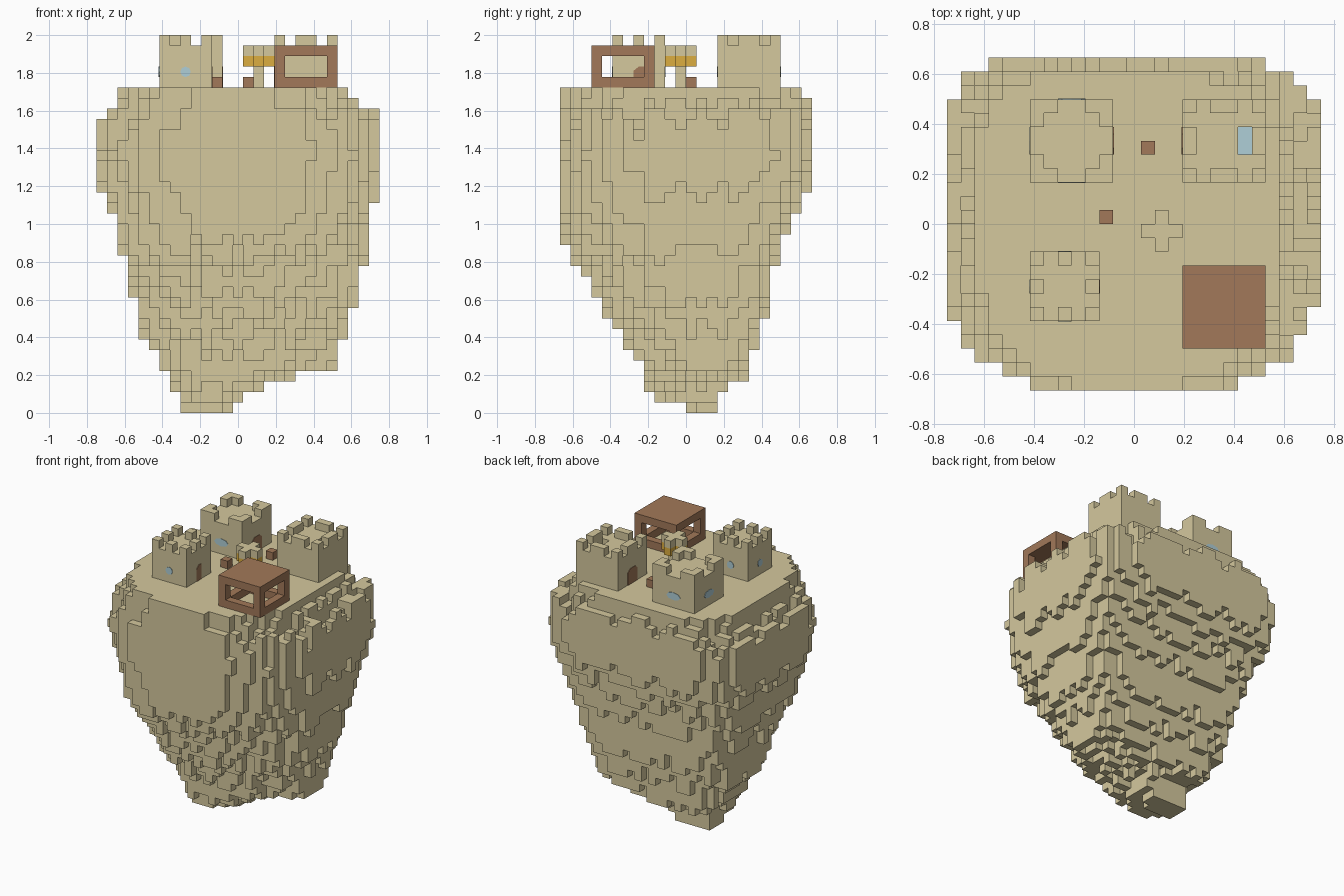
import bpy
import bmesh
import random
from math import cos, sin, pi
from mathutils import Vector

V = 1 / 18                                # block size
ORIGIN = Vector((-0.75, -2 / 3, 0))
GROUND = 31                               # layers of rock below the castle
random.seed(4)

cube = bpy.data.objects.get("Cube")
if cube:
    bpy.data.objects.remove(cube)


def material(name, colour):
    m = bpy.data.materials.new(name)
    m.use_nodes = True
    m.diffuse_color = (*colour, 1)
    m.node_tree.nodes["Principled BSDF"].inputs["Base Color"].default_value = (*colour, 1)
    return m


STONE = material("sandstone", (0.66, 0.58, 0.34))
WOOD = material("brown wood", (0.36, 0.19, 0.10))
GOLD = material("golden yellow", (0.72, 0.42, 0.05))
GLASS = material("pale blue", (0.43, 0.62, 0.68))


def finish(name, bm, mat):
    mesh = bpy.data.meshes.new(name)
    bm.to_mesh(mesh)
    bm.free()
    mesh.materials.append(mat)
    bpy.context.collection.objects.link(bpy.data.objects.new(name, mesh))


def voxels(name, cells, mat):
    """Skin a set of grid cells with their exposed faces only."""
    bm = bmesh.new()
    cache = {}

    def vert(p):
        if p not in cache:
            cache[p] = bm.verts.new(ORIGIN + Vector(p) * V)
        return cache[p]

    for c in sorted(cells):
        for axis in range(3):
            a, b = (axis + 1) % 3, (axis + 2) % 3
            for side in (0, 1):
                n = list(c)
                n[axis] += 2 * side - 1
                if tuple(n) in cells:
                    continue
                ring = []
                for da, db in ((0, 0), (1, 0), (1, 1), (0, 1)):
                    p = list(c)
                    p[axis] += side
                    p[a] += da
                    p[b] += db
                    ring.append(vert(tuple(p)))
                bm.faces.new(ring if side else ring[::-1])
    finish(name, bm, mat)


def block(x, y, z, w, d, h):
    return {(i, j, k) for i in range(x, x + w) for j in range(y, y + d)
            for k in range(z, z + h)}


# Floating rock: side limits as (layer, grid line), blended between layers
left = ((0, 8), (3, 7), (4, 6), (6, 5), (7, 4), (12, 3), (15, 2), (19, 1), (21, 0),
        (24, -0.5), (27, -0.4), (28, 0.8), (30, 2))
right = ((0, 13), (1, 14), (2, 16), (3, 19), (4, 23), (7, 24), (10, 25), (14, 26), (21, 27),
         (24, 27.5), (27, 27.4), (28, 27), (29, 25), (30, 24.2))
front = ((0, 12), (1, 9), (2, 8), (5, 7), (6, 6), (8, 5), (9, 4), (11, 3), (13, 2), (14, 1),
         (16, 0), (23, -0.6), (27, -0.4), (30, 0))
back = ((0, 15), (2, 16), (3, 18), (6, 19), (9, 20), (14, 21), (17, 22), (19, 23), (21, 24),
        (24, 24.4), (28, 24.3), (29, 24), (30, 23))


def limit(keys, k):
    for (k0, v0), (k1, v1) in zip(keys, keys[1:]):
        if k <= k1:
            return v0 + (v1 - v0) * (k - k0) / (k1 - k0)


def in_layer(i, j, k):
    if k < 0:
        return False
    inset = 0.38 * min(1, k / 6)
    x0, x1 = limit(left, k) + inset, limit(right, k) - inset
    y0, y1 = limit(front, k) + inset, limit(back, k) - inset
    u = (2 * i + 1 - x0 - x1) / (x1 - x0)
    w = (2 * j + 1 - y0 - y1) / (y1 - y0)
    # each corner has its own roundness; the front left one is cut away low down
    if w > 0:
        n = 4.5 if u > 0 else 5.5
    elif u > 0:
        n = 1.6 + 1.3 * min(1, max(0, (k - 8) / 13))
    else:
        n = 3
    return abs(u) ** n + abs(w) ** n <= 1.03


rock = set()
for i in range(27):
    for j in range(24):
        ragged = 0 if in_layer(i, j, 1) else random.choice((0, 0, 0, 1, 1, 2))
        for k in range(GROUND):
            level = k - ragged if k < 24 else min(GROUND - 1, k + ragged)
            if in_layer(i, j, level):
                rock.add((i, j, k))
voxels("floating_rock", rock, STONE)


# Towers: solid block with a ring of merlons
def tower(name, x, y, size, teeth, shaft=frozenset()):
    cells = block(x, y, GROUND, size, size, 4) - shaft
    for a in teeth:
        for e in (0, size - 1):
            cells |= {(x + a, y + e, GROUND + 4), (x + e, y + a, GROUND + 4)}
    voxels(name, cells, STONE)


tower("front_right_tower", 6, 5, 5, (0, 2, 4))
tower("back_right_tower", 6, 15, 6, (0, 1, 4, 5))
tower("back_left_tower", 17, 15, 6, (0, 2, 3, 5), block(21, 17, GROUND + 2, 1, 2, 2))


# Thin plates on tower walls
def plate(name, x, y, size, facing, outline, z, mat):
    n = Vector((*facing, 0))
    t = Vector((-facing[1], facing[0], 0))
    base = ORIGIN + Vector((x + size / 2, y + size / 2, z)) * V + n * (size * V / 2)
    bm = bmesh.new()
    f = bm.faces.new([bm.verts.new(base + (t * u + Vector((0, 0, w))) * V) for u, w in outline])
    out = bmesh.ops.extrude_face_region(bm, geom=[f])["geom"]
    bmesh.ops.translate(bm, vec=n * 0.003, verts=[g for g in out if isinstance(g, bmesh.types.BMVert)])
    bmesh.ops.recalc_face_normals(bm, faces=bm.faces)
    finish(name, bm, mat)


def pane(width):
    return [(width / 2 * cos(a * pi / 4), 0.5 * sin(a * pi / 4)) for a in range(8)]


narrow_door = [(-0.5, 0), (0.5, 0), (0.5, 2), (0, 2), (-0.5, 1.6)]
wide_door = [(-1, 0), (1, 0), (1, 1.6), (0.5, 2), (-0.5, 2), (-1, 1.6)]

for label, x, y, size, width, door in (("front_right", 6, 5, 5, 1, narrow_door),
                                       ("back_right", 6, 15, 6, 2, wide_door)):
    for side, facing in (("front", (0, -1)), ("back", (0, 1)), ("outer", (-1, 0))):
        plate(f"{label}_{side}_window", x, y, size, facing, pane(width), GROUND + 1.5, GLASS)
    plate(f"{label}_door", x, y, size, (1, 0), door, GROUND, WOOD)
plate("back_left_door", 17, 15, 6, (-1, 0), wide_door, GROUND, WOOD)

# Water at the bottom of the shaft in the back left tower
bm = bmesh.new()
bmesh.ops.create_cube(bm, size=1)
bmesh.ops.scale(bm, vec=(V, 2 * V, 0.008), verts=bm.verts)
bmesh.ops.translate(bm, vec=ORIGIN + Vector((21.5, 18, GROUND + 2)) * V, verts=bm.verts)
finish("shaft_water", bm, GLASS)

# Open wooden pavilion: base ring, corner posts, flat roof
pavilion = block(17, 3, GROUND, 6, 6, 1) - block(18, 4, GROUND, 4, 4, 1)
pavilion |= block(17, 3, GROUND + 3, 6, 6, 1)
for px in (17, 22):
    for py in (3, 8):
        pavilion |= block(px, py, GROUND, 1, 1, 4)
voxels("pavilion", pavilion, WOOD)


# Standing lamp: post, golden cross and stone cap
def cross(z):
    return block(14, 11, z, 3, 1, 1) | block(15, 10, z, 1, 3, 1)


voxels("lamp_post", block(15, 11, GROUND, 1, 1, 2), STONE)
voxels("lamp_glow", cross(GROUND + 2), GOLD)
voxels("lamp_cap", cross(GROUND + 3), STONE)

# Stools in the courtyard
voxels("back_stool", block(14, 17, GROUND, 1, 1, 1), WOOD)
voxels("front_stool", block(11, 12, GROUND, 1, 1, 1), WOOD)
